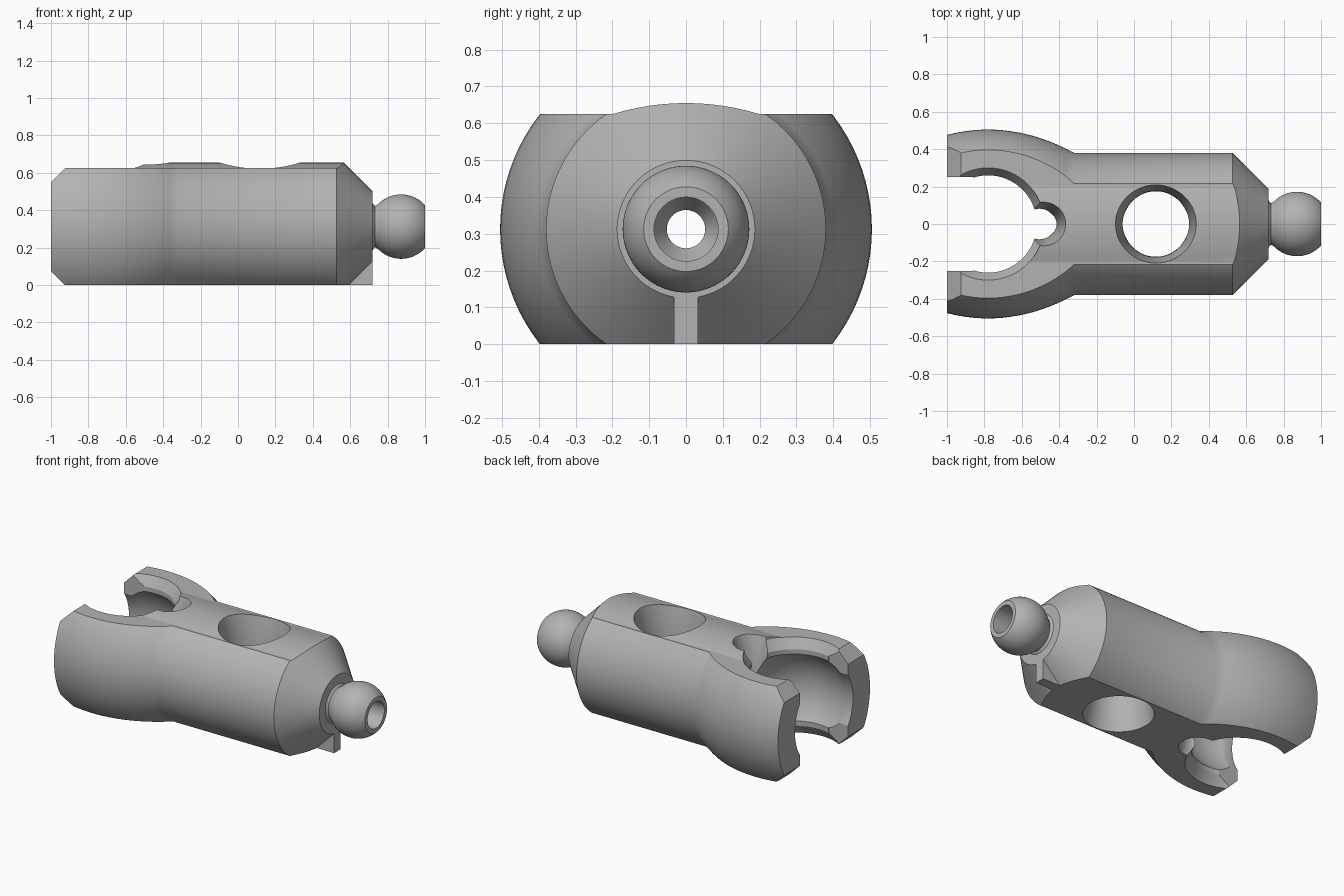
import bpy, bmesh, math
from mathutils import Vector, Matrix

if "Cube" in bpy.data.objects:
    bpy.data.objects.remove(bpy.data.objects["Cube"], do_unlink=True)

MID = 0.3125            # height of the long axis
SOCKET_X = -0.78        # centre of the ball socket
HOLE_X = 0.117          # centre of the cross hole

grey = bpy.data.materials.new("plain grey")
grey.use_nodes = True
grey.diffuse_color = (0.45, 0.45, 0.45, 1)
grey.node_tree.nodes["Principled BSDF"].inputs["Base Color"].default_value = (0.45, 0.45, 0.45, 1)


def finish(name, bm):
    bmesh.ops.remove_doubles(bm, verts=bm.verts, dist=1e-5)
    bmesh.ops.recalc_face_normals(bm, faces=bm.faces)
    mesh = bpy.data.meshes.new(name)
    bm.to_mesh(mesh)
    bm.free()
    mesh.materials.append(grey)
    obj = bpy.data.objects.new(name, mesh)
    bpy.context.collection.objects.link(obj)
    return obj


def lathe(name, profile, axis, centre, steps=96):
    """Spin (along, radius) points about the X or Z axis through centre."""
    bm = bmesh.new()
    points = [(profile[0][0], 0)] + profile + [(profile[-1][0], 0)]
    along = Vector((1, 0, 0)) if axis == "X" else Vector((0, 0, 1))
    out = Vector((0, 1, 0))
    verts = [bm.verts.new(along * a + out * r) for a, r in points]
    edges = [bm.edges.new(pair) for pair in zip(verts, verts[1:])]
    bmesh.ops.spin(bm, geom=verts + edges, cent=(0, 0, 0), axis=along,
                   angle=math.tau, steps=steps, use_merge=False)
    bmesh.ops.translate(bm, verts=bm.verts, vec=centre)
    return finish(name, bm)


def prism(name, points, vec):
    bm = bmesh.new()
    face = bm.faces.new([bm.verts.new(p) for p in points])
    result = bmesh.ops.extrude_face_region(bm, geom=[face], use_keep_orig=True)
    moved = [v for v in result["geom"] if isinstance(v, bmesh.types.BMVert)]
    bmesh.ops.translate(bm, verts=moved, vec=vec)
    return finish(name, bm)


def box(name, low, high):
    bm = bmesh.new()
    low, high = Vector(low), Vector(high)
    bmesh.ops.create_cube(bm, size=1, matrix=Matrix.Translation((low + high) / 2)
                          @ Matrix.Diagonal((*(high - low), 1)))
    return finish(name, bm)


def combine(target, other, operation):
    mod = target.modifiers.new(operation, "BOOLEAN")
    mod.operation = operation
    mod.solver = "EXACT"
    mod.object = other
    bpy.context.view_layer.objects.active = target
    bpy.ops.object.modifier_apply(modifier=mod.name)
    bpy.data.objects.remove(other, do_unlink=True)


# Turned body: bulging socket end, straight barrel, tapered nose
bulge = []
for i in range(17):
    x = -1 + 0.68 * i / 16
    bulge.append((x, 0.505 - 0.125 * ((x - SOCKET_X) / 0.46) ** 2))
body = lathe("link_body", bulge + [(0.527, 0.38), (0.72, 0.187)], "X", (0, 0, MID))

# Flat bottom and top, with a shallow crown down the middle
crown = []
for i in range(13):
    y = 0.2 - 0.4 * i / 12
    crown.append((-1.1, y, 0.655 - 0.03 * (y / 0.2) ** 2))
section = [(-1.1, -0.6, 0.625), (-1.1, -0.6, 0), (-1.1, 0.6, 0), (-1.1, 0.6, 0.625)]
combine(body, prism("section", section + crown, (2, 0, 0)), "INTERSECT")

# Bevelled corners on the open end
for flip in (0, 1):
    corner = [(-1.1, -0.7, -0.1), (-0.825, -0.7, -0.1), (-1.1, -0.7, 0.175)]
    if flip:
        corner = [(x, y, 2 * MID - z) for x, y, z in corner]
    combine(body, prism("corner", corner, (0, 1.4, 0)), "DIFFERENCE")

# Spherical socket with a narrower lip and chamfered rims
ball_r, lip_r, rim_r = 0.34, 0.26, 0.3
lip_z = math.sqrt(ball_r ** 2 - lip_r ** 2)
top = math.asin(lip_z / ball_r)
cavity = [(-0.45, rim_r), (-MID, rim_r), (-0.25, lip_r)]
for i in range(25):
    a = -top + 2 * top * i / 24
    cavity.append((ball_r * math.sin(a), ball_r * math.cos(a)))
cavity += [(0.25, lip_r), (MID, rim_r), (0.45, rim_r)]
combine(body, lathe("cavity", cavity, "Z", (SOCKET_X, 0, MID)), "DIFFERENCE")

# Mouth between the two arms
combine(body, box("mouth", (-1.2, -0.25, -0.2), (-0.86, 0.25, 0.9)), "DIFFERENCE")
combine(body, lathe("mouth_round", [(-1.2, 0.3), (-0.85, 0.3)], "X", (0, 0, MID)), "DIFFERENCE")


# Waisted holes: relief notch behind the socket, and the cross hole
def waisted(name, x, waist, end):
    profile = []
    for i in range(21):
        t = -1 + 2 * i / 20
        profile.append((0.36 * t, waist + (end - waist) * t * t))
    return lathe(name, profile, "Z", (x, 0, MID))


combine(body, waisted("notch", -0.485, 0.07, 0.125), "DIFFERENCE")
combine(body, waisted("cross_hole", HOLE_X, 0.175, 0.22), "DIFFERENCE")

# Support fin under the nose
combine(body, box("fin", (0.45, -0.033, 0), (0.72, 0.033, 0.14)), "UNION")

# Neck and truncated ball
ball_x, ball_r = 0.872, 0.172
start, stop = math.acos(-0.122 / ball_r), math.acos(0.128 / ball_r)
ball = [(0.68, 0.125), (0.72, 0.125), (0.732, 0.11)]
for i in range(25):
    a = start + (stop - start) * i / 24
    ball.append((ball_x + ball_r * math.cos(a), ball_r * math.sin(a)))
combine(body, lathe("ball", ball, "X", (0, 0, MID)), "UNION")

# Stepped bore along the axis
bore = [(-0.65, 0.052), (-0.13, 0.052), (-0.07, 0.087), (1.1, 0.087)]
combine(body, lathe("bore", bore, "X", (0, 0, MID), 48), "DIFFERENCE")

# Smooth shading with crisp edges
bpy.ops.object.select_all(action="DESELECT")
body.select_set(True)
bpy.context.view_layer.objects.active = body
bpy.ops.object.shade_smooth_by_angle(angle=math.radians(30))
